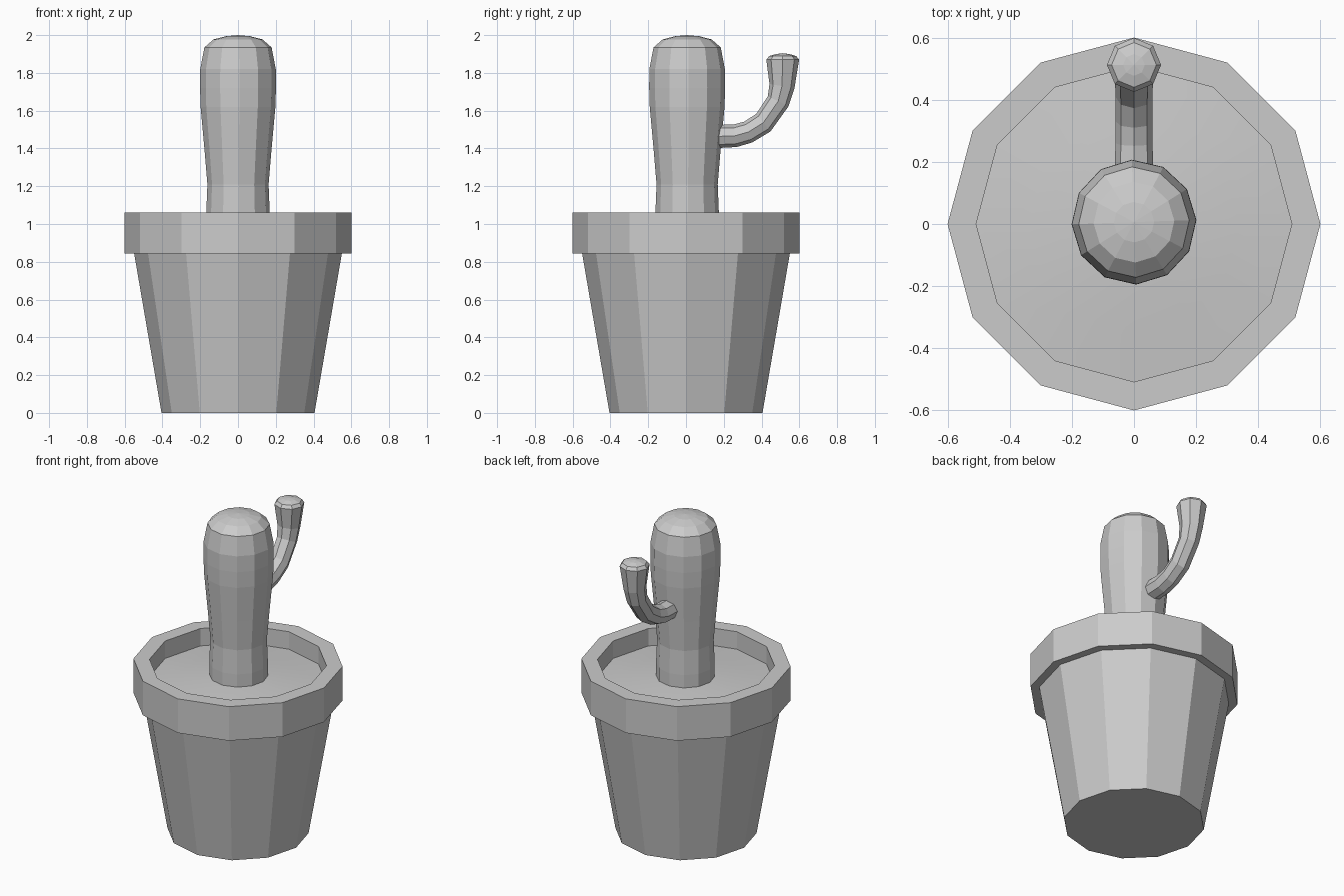
import bpy, bmesh
from math import sin, cos, pi, radians
from mathutils import Vector

if "Cube" in bpy.data.objects:
    bpy.data.objects.remove(bpy.data.objects["Cube"])


def skin(name, rings, cap_start=True, cap_end=True):
    """Join rings of points with quads; a one-point ring becomes a fan tip."""
    bm = bmesh.new()
    loops = [[bm.verts.new(p) for p in ring] for ring in rings]
    for a, b in zip(loops, loops[1:]):
        n = max(len(a), len(b))
        for i in range(n):
            j = (i + 1) % n
            if len(b) == 1:
                bm.faces.new((a[i], a[j], b[0]))
            else:
                bm.faces.new((a[i], a[j], b[j], b[i]))
    if cap_start:
        bm.faces.new(loops[0][::-1])
    if cap_end and len(loops[-1]) > 2:
        bm.faces.new(loops[-1])
    bmesh.ops.recalc_face_normals(bm, faces=bm.faces)
    mesh = bpy.data.meshes.new(name)
    bm.to_mesh(mesh)
    bm.free()
    obj = bpy.data.objects.new(name, mesh)
    bpy.context.collection.objects.link(obj)
    return obj


def level_ring(r, z, sides=12, turn=0.0, cy=0.0):
    if r == 0:
        return [(0, cy, z)]
    return [(r * cos(turn + 2 * pi * i / sides),
             cy + r * sin(turn + 2 * pi * i / sides), z) for i in range(sides)]


# Pot: tapered wall, stepped rim, recessed inside
pot_profile = [(0.405, 0), (0.55, 0.845), (0.6, 0.845), (0.6, 1.06),
               (0.508, 1.06), (0.508, 0.95)]
skin("pot", [level_ring(r, z) for r, z in pot_profile], cap_end=False)

# Soil: gently mounded smooth surface
soil_profile = [(0.508, 0.95), (0.34, 0.965), (0.17, 0.98), (0, 0.985)]
soil = skin("soil", [level_ring(r, z) for r, z in soil_profile], cap_start=False)
soil.data.polygons.foreach_set("use_smooth", [True] * len(soil.data.polygons))

# Cactus trunk: waisted column with a domed top
trunk_profile = [(0.168, 0.96), (0.168, 1.06), (0.162, 1.21), (0.178, 1.4),
                 (0.198, 1.62), (0.201, 1.72), (0.2, 1.82), (0.178, 1.935),
                 (0.13, 1.977), (0.065, 1.994), (0, 2.0)]
skin("cactus_trunk", [level_ring(r, z, turn=radians(2), cy=0.006)
                      for r, z in trunk_profile])

# Cactus arm: eight-sided tube bending up, sections are (y, z, tilt, radius)
sections = [(0.12, 1.462, 0, 0.062), (0.26, 1.467, 8, 0.06),
            (0.33, 1.487, 20, 0.059), (0.41, 1.537, 38, 0.06),
            (0.488, 1.65, 64, 0.061), (0.508, 1.73, 80, 0.067),
            (0.512, 1.87, 90, 0.087)]
arm_rings = []
for y, z, tilt, r in sections:
    side = Vector((0, -sin(radians(tilt)), cos(radians(tilt))))
    arm_rings.append([Vector((r * cos(i * pi / 4), y, z)) + side * r * sin(i * pi / 4)
                      for i in range(8)])
for r, z in [(0.072, 1.889), (0.035, 1.9)]:
    arm_rings.append([(r * cos(i * pi / 4), 0.512 - r * sin(i * pi / 4), z)
                      for i in range(8)])
arm_rings.append([(0, 0.512, 1.904)])
skin("cactus_arm", arm_rings)
